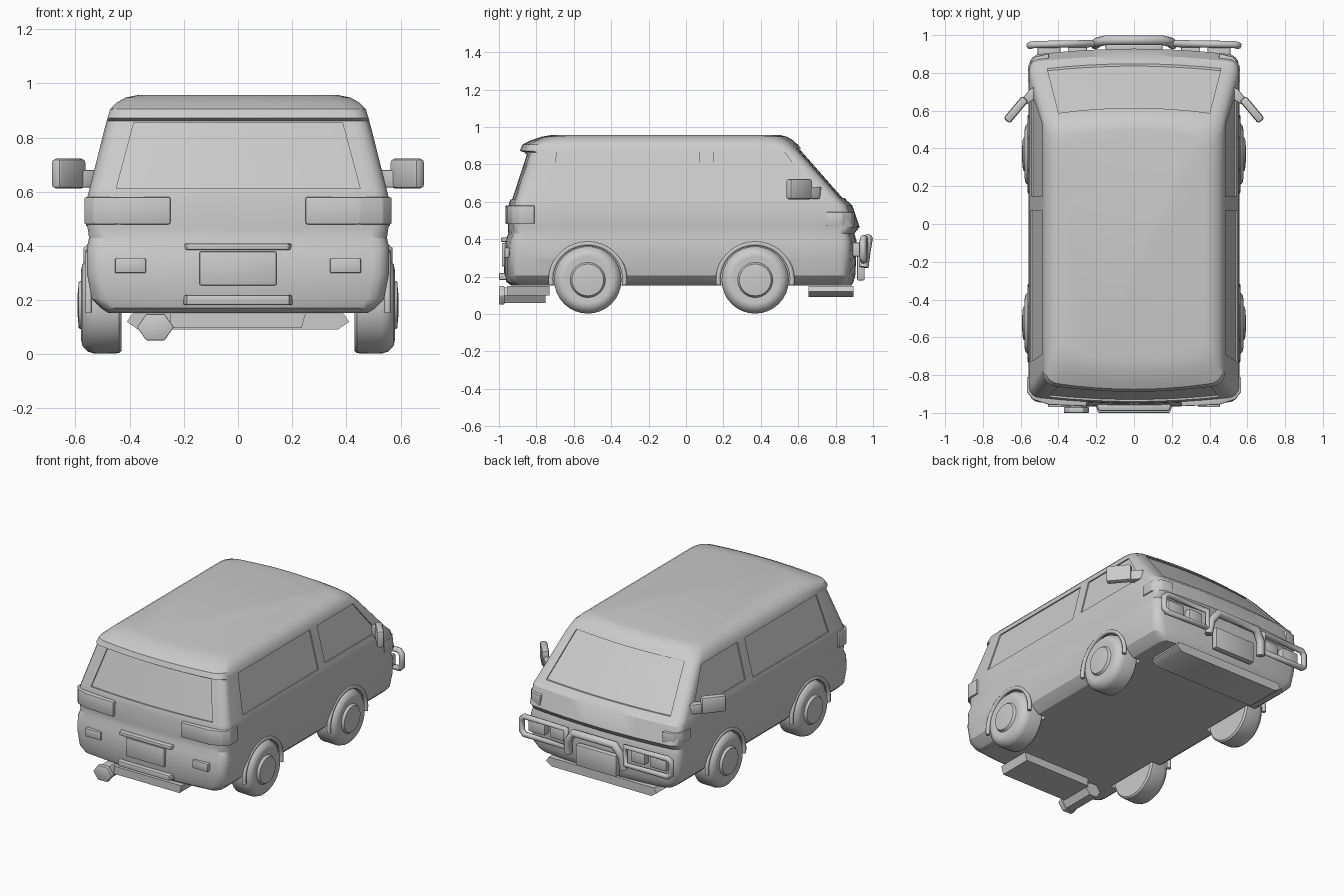
import bpy, bmesh, math
from mathutils import Vector, Matrix
from mathutils.bvhtree import BVHTree

if "Cube" in bpy.data.objects:
    bpy.data.objects.remove(bpy.data.objects["Cube"])


def add(name, bm, angle=35):
    bmesh.ops.recalc_face_normals(bm, faces=bm.faces)
    me = bpy.data.meshes.new(name)
    bm.to_mesh(me)
    bm.free()
    ob = bpy.data.objects.new(name, me)
    bpy.context.collection.objects.link(ob)
    smooth(ob, angle)
    return ob


def smooth(ob, angle=35):
    bpy.ops.object.select_all(action='DESELECT')
    ob.select_set(True)
    bpy.context.view_layer.objects.active = ob
    bpy.ops.object.shade_smooth_by_angle(angle=math.radians(angle))


def box(name, c, size, rot=0, bevel=0.006):
    bm = bmesh.new()
    bmesh.ops.create_cube(bm, size=1)
    bmesh.ops.scale(bm, vec=size, verts=bm.verts)
    if bevel:
        bmesh.ops.bevel(bm, geom=bm.edges[:], offset=bevel, segments=2, profile=0.5, affect='EDGES')
    bmesh.ops.transform(bm, matrix=Matrix.Translation(c) @ Matrix.Rotation(rot, 4, 'Z'), verts=bm.verts)
    return add(name, bm)


def prism(name, pts, depth, bevel=0.006):
    bm = bmesh.new()
    f = bm.faces.new([bm.verts.new(p) for p in pts])
    r = bmesh.ops.extrude_face_region(bm, geom=[f])
    bmesh.ops.translate(bm, vec=depth, verts=[v for v in r['geom'] if isinstance(v, bmesh.types.BMVert)])
    if bevel:
        bmesh.ops.bevel(bm, geom=bm.edges[:], offset=bevel, segments=2, profile=0.5, affect='EDGES')
    return add(name, bm)


def lathe_x(name, profile, c, s=1, n=32):
    # profile of (x, radius) spun round the x axis
    bm = bmesh.new()
    rings = [[bm.verts.new((s * x, c[0] + r * math.cos(a), c[1] + r * math.sin(a)))
              for a in (2 * math.pi * k / n for k in range(n))] for x, r in profile]
    for a, b in zip(rings, rings[1:]):
        for k in range(n):
            bm.faces.new((a[k], a[(k + 1) % n], b[(k + 1) % n], b[k]))
    bm.faces.new(rings[0])
    bm.faces.new(rings[-1])
    return add(name, bm)


def tube(name, pts, r, cyclic=False):
    cu = bpy.data.curves.new(name, 'CURVE')
    cu.dimensions = '3D'
    cu.bevel_depth = r
    cu.bevel_resolution = 2
    cu.use_fill_caps = True
    sp = cu.splines.new('POLY')
    sp.points.add(len(pts) - 1)
    for p, q in zip(sp.points, pts):
        p.co = (*q, 1)
    sp.use_cyclic_u = cyclic
    ob = bpy.data.objects.new(name, cu)
    bpy.context.collection.objects.link(ob)
    return ob


# Body: stacked plan rings (z, half width, front y, back y, corner size)
ROWS = [(.153, .48, .885, -.935, .05), (.17, .505, .895, -.96, .05), (.205, .54, .905, -.972, .06),
        (.30, .558, .91, -.972, .06), (.39, .558, .912, -.968, .06), (.43, .55, .90, -.95, .06),
        (.465, .555, .928, -.952, .06), (.58, .556, .89, -.948, .06), (.605, .55, .862, -.942, .06),
        (.862, .485, .636, -.858, .06), (.872, .482, .627, -.888, .07), (.905, .472, .598, -.875, .08),
        (.93, .447, .57, -.825, .09), (.948, .415, .54, -.77, .09), (.957, .37, .50, -.72, .09)]


def ring(z, w, yf, yb, c):
    bow, half = .028, []
    for t in (0, .25, .5, .75):
        half.append((t * (w - c), yf - bow * t * t))
    for k in range(5):
        a = math.pi / 2 * k / 4
        half.append((w - c + c * math.sin(a), yf - bow - c + c * math.cos(a)))
    y0, y1 = yf - bow - c, yb + bow + c
    half += [(w, y0 + (y1 - y0) * k / 8) for k in range(1, 8)]
    for k in range(5):
        a = math.pi / 2 * k / 4
        half.append((w - c + c * math.cos(a), yb + bow + c - c * math.sin(a)))
    for t in (.75, .5, .25, 0):
        half.append((t * (w - c), yb + bow * t * t))
    return [(x, y, z) for x, y in half] + [(-x, y, z) for x, y in half[-2:0:-1]]


bm = bmesh.new()
rings = [[bm.verts.new(p) for p in ring(*r)] for r in ROWS]
n = len(rings[0])
for a, b in zip(rings, rings[1:]):
    for k in range(n):
        bm.faces.new((a[k], a[(k + 1) % n], b[(k + 1) % n], b[k]))
bm.faces.new(rings[0])
bm.faces.new(rings[-1])
tree = BVHTree.FromBMesh(bm)
body = add('body', bm)


def window_cutter(corners, axis, depth):
    # a patch projected on the body, sunk by depth and extruded outwards
    bm, nu, nv = bmesh.new(), 10, 4
    axis = Vector(axis)
    bl, br, tr, tl = [Vector(c) for c in corners]
    g = []
    for j in range(nv + 1):
        row = []
        for i in range(nu + 1):
            u, v = i / nu, j / nv
            p = bl.lerp(br, u).lerp(tl.lerp(tr, u), v) + Vector((.0007, .0007)) 
            o = Vector((0, p.x, p.y)) if axis.x else Vector((p.x, 0, p.y))
            hit = tree.ray_cast(o + axis * 3, -axis)[0]
            row.append(bm.verts.new(hit - axis * depth))
        g.append(row)
    for j in range(nv):
        for i in range(nu):
            bm.faces.new((g[j][i], g[j][i + 1], g[j + 1][i + 1], g[j + 1][i]))
    r = bmesh.ops.extrude_face_region(bm, geom=bm.faces[:])
    bmesh.ops.translate(bm, vec=axis * (depth + .03), verts=[v for v in r['geom'] if isinstance(v, bmesh.types.BMVert)])
    return add('window_cutter', bm)


cutters = [window_cutter([(-.45, .612), (.45, .612), (.385, .855), (-.385, .855)], (0, -1, 0), .01),
           window_cutter([(-.46, .62), (.46, .62), (.40, .885), (-.40, .885)], (0, 1, 0), .012)]
for s in (1, -1):
    cutters.append(window_cutter([(-.73, .615), (.07, .615), (.07, .865), (-.69, .865)], (s, 0, 0), .008))
    cutters.append(window_cutter([(.145, .63), (.70, .63), (.525, .865), (.145, .865)], (s, 0, 0), .008))
    for y in (-.525, .37):
        cutters.append(lathe_x('arch_cutter', [(.42, .198), (.7, .198)], (y, .182), s))
bpy.context.view_layer.objects.active = body
for c in cutters:
    m = body.modifiers.new('cut', 'BOOLEAN')
    m.operation, m.solver, m.object = 'DIFFERENCE', 'EXACT', c
    bpy.ops.object.modifier_apply(modifier=m.name)
for c in cutters:
    bpy.data.objects.remove(c)
smooth(body, 30)

WHEEL = [(.43, .168), (.44, .178), (.53, .18), (.555, .172), (.575, .15), (.58, .125), (.572, .098),
         (.573, .094), (.588, .085), (.592, .04)]
for s, side in ((1, 'right'), (-1, 'left')):
    # Wheels and arch lips
    for y, end in ((-.525, 'rear'), (.37, 'front')):
        lathe_x(f'{end}_wheel_{side}', WHEEL, (y, .182), s)
        arc = [math.radians(-8 + 196 * k / 20) for k in range(21)]
        tube(f'{end}_arch_{side}', [(s * .552, y + .198 * math.cos(a), .182 + .195 * math.sin(a)) for a in arc], .013)
    # Wrap-round lamps
    prism(f'tail_lamp_{side}', [(s * x, y, .48) for x, y in ((.25, -.965), (.45, -.957), (.535, -.93), (.567, -.89),
          (.567, -.81), (.53, -.81), (.50, -.88), (.25, -.92))], (0, 0, .1))
    prism(f'corner_lamp_{side}', [(s * x, y, .472) for x, y in ((.45, .903), (.525, .885), (.562, .835),
          (.562, .75), (.52, .75), (.45, .85))], (0, 0, .073))
    box(f'bumper_lamp_{side}', (s * .397, -.955, .327), (.115, .03, .055))
    # Headlamp frame with two lamps
    tube(f'lamp_frame_{side}', [(s * x, y, z) for x, y, z in ((.22, .955, .285), (.53, .95, .285), (.553, .945, .305),
         (.553, .945, .385), (.53, .95, .405), (.22, .955, .405))], .019, True)
    for x, w in ((.30, .10), (.45, .12)):
        box(f'headlamp_{side}', (s * x, .915, .345), (w, .05, .075))
    # Door mirror and its arm
    box(f'mirror_{side}', (s * .625, .605, .667), (.155, .045, .11), s * math.radians(-50), .014)
    prism(f'mirror_arm_{side}', [(s * x, y, .615) for x, y in ((.525, .725), (.55, .715), (.595, .66), (.575, .63),
          (.525, .66))], (0, 0, .065))

# Front guard bar and plates
tube('guard_bar', [(-.205, .95, .25), (-.195, .962, .34), (-.15, .973, .405), (.15, .973, .405),
                   (.195, .962, .34), (.205, .95, .25)], .026)
box('front_plate', (0, .935, .25), (.30, .04, .14))
box('rear_plate', (0, -.972, .317), (.285, .025, .125))
prism('rear_upper_lip', [(x, y, .385) for x, y in ((-.2, -.95), (-.185, -.99), (.185, -.99), (.2, -.95))], (0, 0, .024))
prism('rear_lower_lip', [(x, y, .182) for x, y in ((-.205, -.95), (-.19, -1), (.19, -1), (.205, -.95))], (0, 0, .036))

# Underside slabs and exhaust
prism('front_skid', [(x, .655, z) for x, z in ((-.37, .092), (.37, .092), (.41, .12), (.39, .15), (-.39, .15),
      (-.41, .12))], (0, .24, 0), 0)
prism('rear_skid', [(x, -.955, z) for x, z in ((-.25, .098), (.235, .098), (.25, .15), (-.25, .15))], (0, .225, 0), 0)
hexa = [(math.cos(k * math.pi / 3), math.sin(k * math.pi / 3)) for k in range(6)]
prism('exhaust', [(-.305 + .055 * a, -.985, .1 + .048 * b) for a, b in hexa], (0, .235, 0), 0)
prism('exhaust_tip', [(-.305 + .068 * a, -1, .1 + .056 * b) for a, b in hexa], (0, .03, 0), .004)
